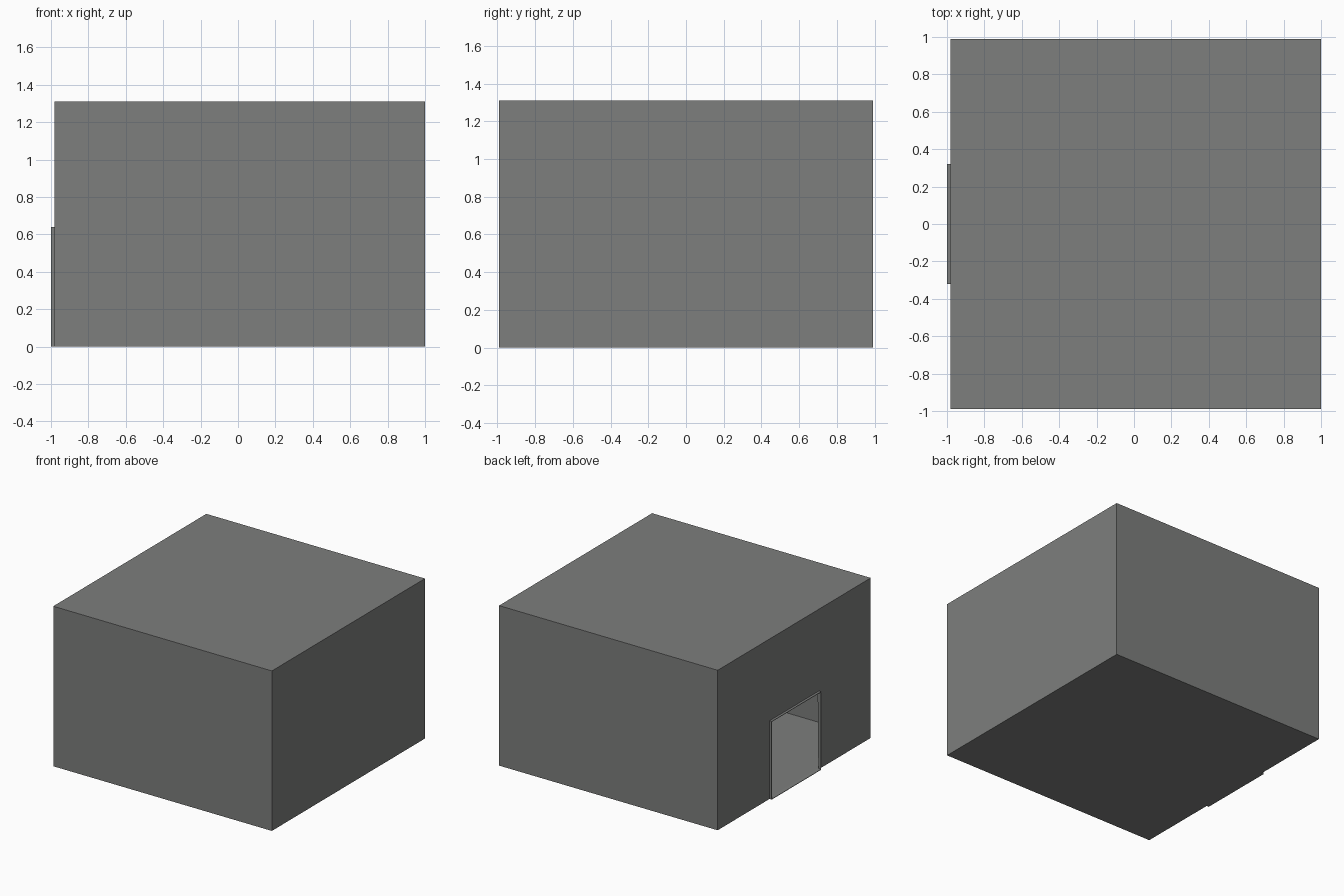
import bpy, bmesh
from mathutils import Vector, Matrix

if "Cube" in bpy.data.objects:
    bpy.data.objects.remove(bpy.data.objects["Cube"])

# Overall sizes
X0, X1 = -0.98, 1.0      # end walls
HALF_Y = 0.99            # side walls
HEIGHT = 1.31
DOOR_HALF, DOOR_TOP = 0.32, 0.64
LIP = 0.02               # how far the door surround stands out

grey = bpy.data.materials.new("grey")
grey.diffuse_color = (0.205, 0.21, 0.205, 1)
grey.use_nodes = True
grey.node_tree.nodes["Principled BSDF"].inputs["Base Color"].default_value = grey.diffuse_color

# Hollow room: a closed box
bm = bmesh.new()
size = Matrix.Diagonal((X1 - X0, 2 * HALF_Y, HEIGHT, 1))
centre = Matrix.Translation(((X0 + X1) / 2, 0, HEIGHT / 2))
bmesh.ops.create_cube(bm, size=1, matrix=centre @ size)


def on_door_wall(face):
    return all(abs(v.co.x - X0) < 1e-4 for v in face.verts)


def in_doorway(face):
    c = face.calc_center_median()
    return on_door_wall(face) and abs(c.y) < DOOR_HALF


def cut(test, point, normal):
    faces = [f for f in bm.faces if test(f)]
    edges = {e for f in faces for e in f.edges}
    verts = {v for f in faces for v in f.verts}
    bmesh.ops.bisect_plane(bm, geom=faces + list(edges) + list(verts), dist=1e-5,
                           plane_co=Vector(point), plane_no=Vector(normal))


# Doorway cut into the left wall
for side in (-1, 1):
    cut(on_door_wall, (X0, side * DOOR_HALF, 0), (0, 1, 0))
cut(in_doorway, (X0, 0, DOOR_TOP), (0, 0, 1))
door = [f for f in bm.faces
        if in_doorway(f) and f.calc_center_median().z < DOOR_TOP]
bmesh.ops.delete(bm, geom=door, context='FACES_ONLY')

# Door surround: opening edge drawn outward
rim = [e for e in bm.edges if e.is_boundary]
new = bmesh.ops.extrude_edge_only(bm, edges=rim)["geom"]
bmesh.ops.translate(bm, vec=(-LIP, 0, 0),
                    verts=[v for v in new if isinstance(v, bmesh.types.BMVert)])
bmesh.ops.recalc_face_normals(bm, faces=bm.faces[:])

mesh = bpy.data.meshes.new("room_shell")
bm.to_mesh(mesh)
bm.free()
mesh.materials.append(grey)
room = bpy.data.objects.new("room_shell", mesh)
bpy.context.collection.objects.link(room)

# Thin sheet walls, thickened inward
walls = room.modifiers.new("wall_thickness", 'SOLIDIFY')
walls.thickness = 0.004
walls.offset = -1
walls.use_even_offset = True
